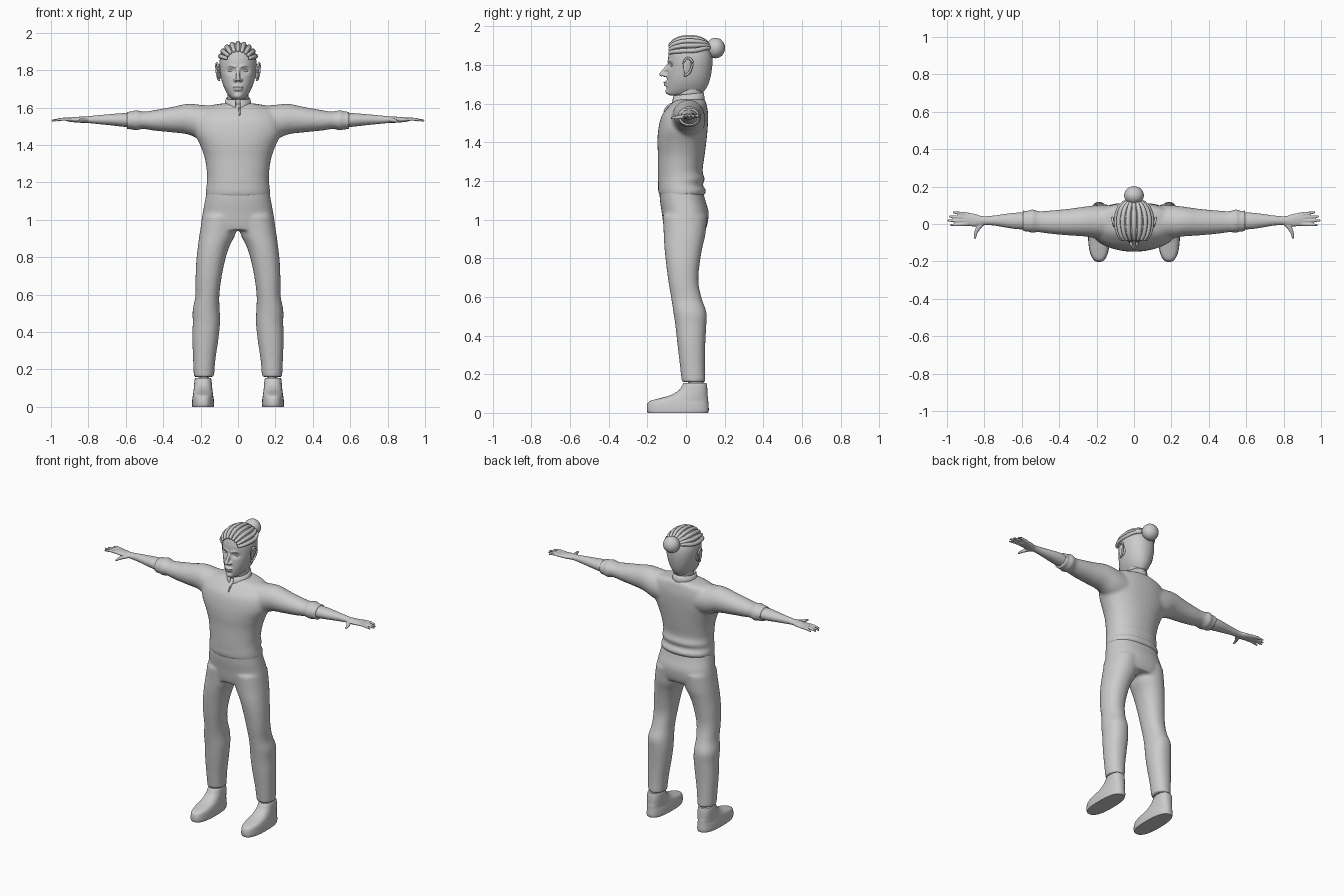
import bpy, bmesh, math
from mathutils import Vector, Matrix


def spline(rows, sub):
    """Catmull-Rom interpolation through rows of numbers."""
    out = []
    for i in range(len(rows) - 1):
        a, b, c, d = (rows[max(0, min(len(rows) - 1, i + k))] for k in (-1, 0, 1, 2))
        for s in range(sub):
            t = s / sub
            out.append([.5 * (2 * q + (r - p) * t + (2 * p - 5 * q + 4 * r - w) * t * t
                              + (3 * q - p - 3 * r + w) * t ** 3)
                        for p, q, r, w in zip(a, b, c, d)])
    return out + [list(rows[-1])]


def skin(bm, rings):
    rings = [[bm.verts.new(p) for p in r] for r in rings]
    n = len(rings[0])
    for r, s in zip(rings, rings[1:]):
        for i in range(n):
            bm.faces.new((r[i], r[(i + 1) % n], s[(i + 1) % n], s[i]))
    bm.faces.new(rings[0][::-1])
    bm.faces.new(rings[-1])


def loft(bm, rows, axis='z', p=2.0, n=40, sub=4):
    """Rows are (position on axis, min u, max u, min v, max v)."""
    rings = []
    for t, u0, u1, v0, v1 in spline(rows, sub):
        ring = []
        for i in range(n):
            a = 2 * math.pi * i / n
            c, s = math.cos(a), math.sin(a)
            u = (u0 + u1) / 2 + (u1 - u0) / 2 * math.copysign(abs(c) ** (2 / p), c)
            v = (v0 + v1) / 2 + (v1 - v0) / 2 * math.copysign(abs(s) ** (2 / p), s)
            ring.append((u, v, t) if axis == 'z' else (t, u, v))
        rings.append(ring)
    skin(bm, rings)


def ball(bm, c, r, rot=None):
    m = Matrix.Translation(c) @ (rot or Matrix()) @ Matrix.Diagonal((*r, 1))
    bmesh.ops.create_uvsphere(bm, u_segments=24, v_segments=16, radius=1, matrix=m)


def tube(bm, pts, n=12, sub=4):
    """Round tube through (x, y, z, radius) points with rounded ends."""
    pts = spline(pts, sub)
    P = [Vector(q[:3]) for q in pts]
    rings = []
    for i, q in enumerate(pts):
        d = P[min(i + 1, len(P) - 1)] - P[max(i - 1, 0)]
        m = d.to_track_quat('Z', 'Y').to_matrix()
        rings.append([P[i] + m @ Vector((q[3] * math.cos(2 * math.pi * k / n),
                                         q[3] * math.sin(2 * math.pi * k / n), 0)) for k in range(n)])
    skin(bm, rings)
    for k in (0, -1):
        ball(bm, P[k], [pts[k][3]] * 3)


def finish(name, bm, mirror=False, voxel=0, smooth=4):
    bmesh.ops.recalc_face_normals(bm, faces=bm.faces)
    me = bpy.data.meshes.new(name)
    bm.to_mesh(me)
    bm.free()
    ob = bpy.data.objects.new(name, me)
    bpy.context.collection.objects.link(ob)
    if mirror:
        ob.modifiers.new("mirror", 'MIRROR').use_mirror_merge = False
    if voxel:
        r = ob.modifiers.new("fuse", 'REMESH')
        r.mode, r.voxel_size, r.use_smooth_shade = 'VOXEL', voxel, True
        s = ob.modifiers.new("soften", 'SMOOTH')
        s.factor, s.iterations = .5, smooth
    bpy.ops.object.select_all(action='DESELECT')
    ob.select_set(True)
    bpy.context.view_layer.objects.active = ob
    bpy.ops.object.shade_smooth_by_angle(angle=math.radians(50))
    return ob


def sym(z, w, y0, y1):
    return (z, -w, w, y0, y1)


# Shirt: torso and sleeves fused
bm = bmesh.new()
loft(bm, [sym(*r) for r in (
    (1.125, .172, -.138, .093), (1.15, .173, -.144, .105), (1.18, .168, -.144, .086),
    (1.21, .167, -.145, .098), (1.25, .166, -.145, .086), (1.33, .178, -.145, .096),
    (1.40, .203, -.148, .105), (1.47, .235, -.143, .112), (1.54, .235, -.125, .115),
    (1.59, .2, -.085, .108), (1.613, .14, -.06, .102), (1.622, .08, -.045, .095))], p=2.2)
for s in (1, -1):
    loft(bm, [(s * x, *r) for x, *r in (
        (.1, -.08, .1, 1.41, 1.608), (.2, -.076, .1, 1.43, 1.615), (.27, -.066, .092, 1.457, 1.62),
        (.35, -.061, .081, 1.467, 1.604), (.45, -.052, .072, 1.477, 1.586),
        (.51, -.044, .069, 1.486, 1.578), (.545, -.047, .08, 1.476, 1.588),
        (.565, -.041, .071, 1.484, 1.579), (.595, -.041, .073, 1.482, 1.58))], axis='x')
finish("shirt", bm, voxel=.009, smooth=6)

# Trousers: pelvis and legs fused
bm = bmesh.new()
loft(bm, [sym(*r) for r in (
    (.945, .19, -.11, .1), (.98, .197, -.118, .112), (1.04, .188, -.126, .117),
    (1.10, .177, -.135, .1), (1.16, .166, -.138, .085))], p=2.3)
for s in (1, -1):
    loft(bm, [(z, s * a, s * b, c, d) for z, a, b, c, d in (
        (.16, .128, .236, -.022, .1), (.25, .121, .24, -.032, .098), (.36, .105, .244, -.045, .1),
        (.45, .096, .242, -.055, .105), (.52, .098, .242, -.065, .106), (.59, .1, .228, -.076, .082),
        (.68, .09, .227, -.091, .064), (.78, .07, .223, -.104, .072), (.86, .045, .214, -.112, .086),
        (.92, .015, .206, -.115, .1), (1.02, -.01, .19, -.12, .11))], p=2.2)
finish("trousers", bm, voxel=.009, smooth=6)

# Ankles and shoes
bm = bmesh.new()
loft(bm, [(.1, .155, .21, .01, .09), (.2, .155, .21, .01, .09)])
finish("ankle", bm, mirror=True)
bm = bmesh.new()
loft(bm, [(0, .13, .244, -.198, .114), (.015, .128, .246, -.203, .118), (.045, .13, .244, -.2, .116),
          (.062, .133, .241, -.185, .115), (.076, .135, .239, -.135, .114), (.09, .137, .237, -.085, .112),
          (.115, .139, .235, -.04, .111), (.145, .142, .232, -.018, .108), (.155, .146, .228, -.012, .104)],
     p=2.5)
finish("shoe", bm, mirror=True)

# Forearms and hands
bm = bmesh.new()
loft(bm, [(.54, -.03, .062, 1.49, 1.57), (.62, -.028, .061, 1.498, 1.57), (.68, -.02, .055, 1.505, 1.565),
          (.75, -.008, .045, 1.512, 1.559), (.81, -.006, .042, 1.518, 1.553),
          (.85, -.014, .054, 1.519, 1.551), (.9, -.008, .062, 1.524, 1.547),
          (.915, -.004, .058, 1.528, 1.543)], axis='x')
for y, x, spread in ((-.001, .978, -.005), (.018, .993, 0), (.036, .985, .004), (.053, .965, .01)):
    tube(bm, [(.89, y, 1.536, .0095), (.935, y + spread * .5, 1.538, .0085), (x, y + spread, 1.531, .006)])
tube(bm, [(.81, .005, 1.535, .013), (.835, -.025, 1.531, .012), (.846, -.05, 1.528, .009),
          (.85, -.073, 1.526, .0065)])
finish("arm_and_hand", bm, mirror=True, voxel=.0045, smooth=2)

# Head with eye sockets, nose, lips and brow
bm = bmesh.new()
loft(bm, [sym(*r) for r in (
    (1.643, .022, -.085, .0), (1.652, .04, -.097, .075), (1.68, .061, -.1, .105), (1.72, .08, -.099, .122),
    (1.77, .093, -.096, .133), (1.82, .099, -.093, .137), (1.86, .097, -.09, .132),
    (1.9, .083, -.078, .115), (1.925, .062, -.058, .09), (1.94, .035, -.03, .055),
    (1.944, .01, 0, .025))], n=56, sub=6, p=2.15)
for v in bm.verts:
    if v.co.y < 0:
        d = (abs(v.co.x) - .038) ** 2 / .0005 + (v.co.z - 1.798) ** 2 / .00025
        v.co.y += .014 * math.exp(-d)
tube(bm, [(0, -.088, 1.805, .008), (0, -.106, 1.78, .01), (0, -.127, 1.752, .012)])
for s in (1, -1):
    ball(bm, (s * .014, -.107, 1.747), (.011, .014, .009))
    tube(bm, [(s * .015, -.092, 1.818, .007), (s * .04, -.082, 1.825, .006), (s * .062, -.066, 1.815, .004)])
ball(bm, (0, -.1, 1.71), (.027, .017, .006))
ball(bm, (0, -.099, 1.696), (.024, .016, .007))
ball(bm, (0, -.085, 1.664), (.025, .022, .018))
finish("head", bm, voxel=.005, smooth=2)

# Eyes
bm = bmesh.new()
ball(bm, (.038, -.067, 1.798), (.017, .012, .0095))
finish("eye", bm, mirror=True)

# Ears with a rim
bm = bmesh.new()
tilt = Matrix.Rotation(.35, 4, 'Z')
ball(bm, (.1, .008, 1.79), (.008, .024, .043), tilt)
tube(bm, [(.103, -.008, 1.79, .005), (.107, -.012, 1.815, .005), (.112, .008, 1.837, .006),
          (.116, .032, 1.82, .006), (.113, .028, 1.785, .006), (.106, .012, 1.755, .006),
          (.101, -.006, 1.747, .006)])
finish("ear", bm, mirror=True)

# Neck
bm = bmesh.new()
loft(bm, [sym(1.57, .062, -.05, .09), sym(1.63, .056, -.048, .086), sym(1.72, .056, -.045, .09)])
finish("neck", bm)

# Standing collar, open at the front
bm = bmesh.new()
strips = []
for z, w, y0, y1 in ((1.59, .078, -.082, .1), (1.622, .07, -.072, .096), (1.65, .065, -.066, .092)):
    strips.append([bm.verts.new((w * math.sin(a), (y0 + y1) / 2 + (y1 - y0) / 2 * math.cos(a),
                                 z + .008 * math.cos(a)))
                   for a in (-2.95 + 5.9 * i / 40 for i in range(41))])
for r, s in zip(strips, strips[1:]):
    for i in range(40):
        bm.faces.new((r[i], r[i + 1], s[i + 1], s[i]))
col = finish("collar", bm)
col.modifiers.new("thickness", 'SOLIDIFY').thickness = .008

# Placket below the collar
bm = bmesh.new()
tube(bm, [(.008, -.077, 1.6, .005), (.009, -.1, 1.58, .005), (.009, -.112, 1.562, .004)])
finish("placket", bm)

# Swept-back hair rows converging on the bun
bm = bmesh.new()
for i in range(9):
    phi = math.radians(-76 + 19 * i)
    pts = []
    for k in range(9):
        t = math.radians(-62 + 15.5 * k)
        spread = math.cos(max(0, t) * .8)
        f = phi * spread
        pts.append((.097 * math.sin(f) * math.cos(t) ** .5, .018 + .112 * math.sin(t),
                    1.852 + .092 * math.cos(f) * math.cos(t) ** .7, .007 + .006 * math.cos(t)))
    tube(bm, pts, n=10, sub=2)
finish("hair_rows", bm)

# Hair bun
bm = bmesh.new()
ball(bm, (0, .153, 1.888), (.053, .049, .053))
finish("hair_bun", bm)
